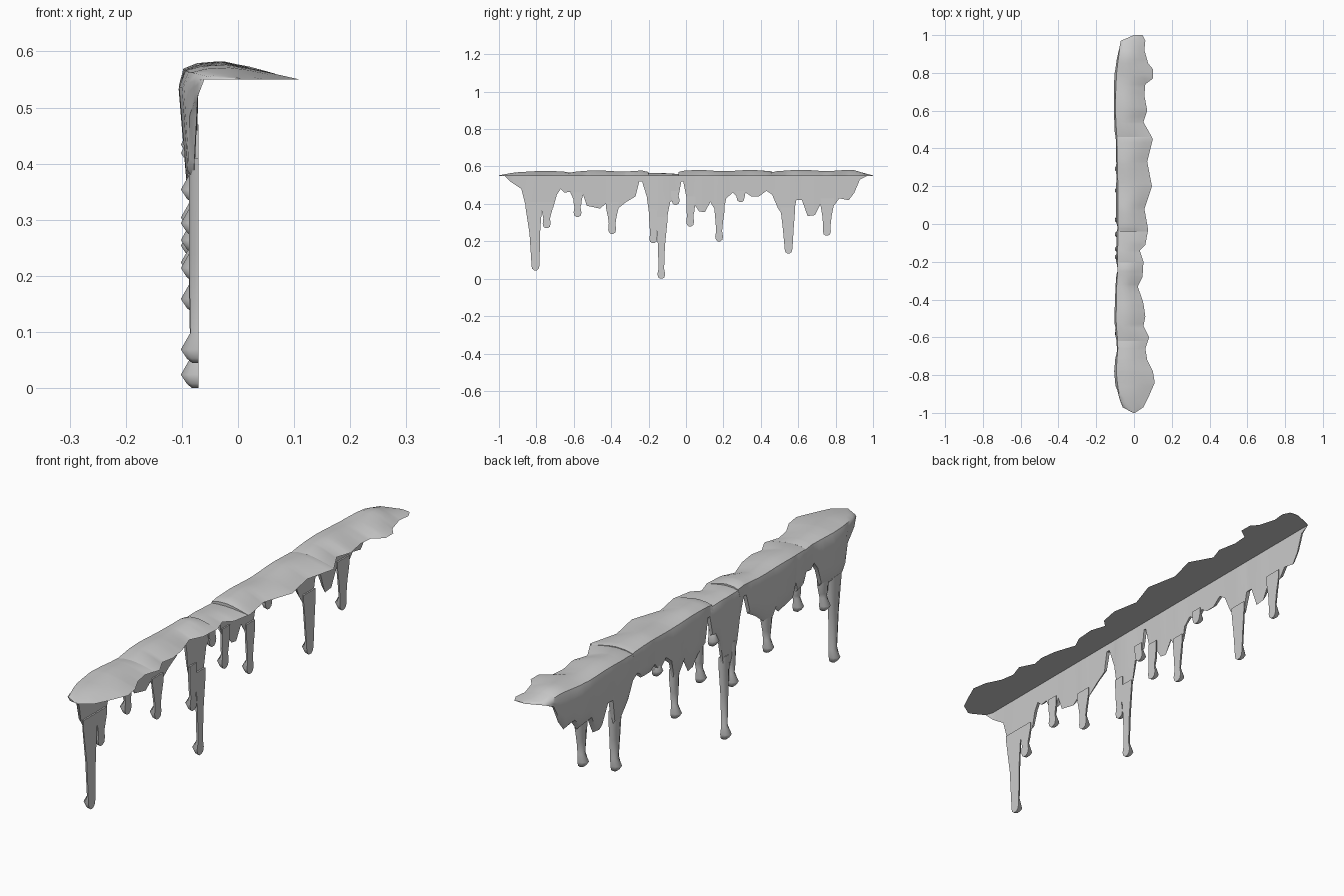
import bpy, bmesh, math

# Remove only the default cube
cube = bpy.data.objects.get("Cube")
if cube:
    bpy.data.objects.remove(cube, do_unlink=True)

BACK = -0.07      # flat inner face of the hanging curtain
SHELF = 0.55      # flat underside of the top layer

grey = bpy.data.materials.new("plain grey")
grey.use_nodes = True
COLOUR = (0.6, 0.6, 0.6, 1)
grey.diffuse_color = COLOUR
grey.node_tree.nodes["Principled BSDF"].inputs["Base Color"].default_value = COLOUR

# Lower edge of the curtain between the long drips: (y, z)
HEM = [(-1, .55), (-.97, .55), (-.94, .52), (-.88, .48), (-.86, .4), (-.84, .37), (-.77, .37),
       (-.71, .38), (-.69, .45), (-.67, .48), (-.65, .46), (-.62, .465), (-.6, .42), (-.56, .41),
       (-.55, .45), (-.53, .39), (-.46, .375), (-.43, .4), (-.41, .36), (-.37, .37), (-.32, .41),
       (-.27, .44), (-.25, .52), (-.235, .52), (-.21, .44), (-.195, .33), (-.155, .27),
       (-.11, .28), (-.085, .41), (-.04, .44), (-.025, .52), (-.015, .52), (.005, .42),
       (.05, .39), (.07, .36), (.1, .355), (.13, .41), (.16, .36), (.2, .36), (.215, .43),
       (.25, .46), (.29, .42), (.32, .46), (.35, .44), (.39, .44), (.43, .47), (.46, .45),
       (.49, .38), (.53, .32), (.57, .32), (.59, .42), (.62, .42), (.65, .335), (.69, .34),
       (.72, .4), (.79, .39), (.82, .43), (.87, .42), (.9, .46), (.93, .53), (.97, .55), (1, .55)]

# Ragged outer edge of the top layer: (y, x)
RIM = [(-1, .005), (-.97, .05), (-.92, .075), (-.84, .11), (-.78, .1), (-.72, .07), (-.66, .06),
       (-.6, .08), (-.54, .05), (-.49, .06), (-.42, .05), (-.33, .02), (-.28, .045), (-.2, .05),
       (-.14, .03), (-.11, .06), (-.03, .075), (.08, .055), (.2, .095), (.33, .07), (.45, .1),
       (.54, .05), (.6, .07), (.68, .055), (.74, .06), (.77, .1), (.82, .1), (.85, .075),
       (.92, .055), (.97, .06), (1, .045)]

# Rounded outer side of the curtain where it meets the top: (y, x)
SIDE = [(-1, -.005), (-.97, -.06), (-.9, -.09), (-.8, -.108), (-.66, -.095), (-.5, -.105),
        (-.22, -.095), (.1, -.095), (.4, -.1), (.6, -.108), (.8, -.105), (.92, -.085),
        (.97, -.07), (1, 0)]


def sample(table, y):
    """Read a table at y with straight lines between its points."""
    for (a, u), (b, v) in zip(table, table[1:]):
        if y <= b:
            return u + (v - u) * (y - a) / (b - a)
    return table[-1][1]


def loft(name, rings):
    """Skin a row of equal closed rings, cap both ends and shade the result."""
    bm = bmesh.new()
    rows = [[bm.verts.new(p) for p in ring] for ring in rings]
    for a, b in zip(rows, rows[1:]):
        for i in range(len(a)):
            j = (i + 1) % len(a)
            bm.faces.new((a[i], a[j], b[j], b[i]))
    bm.faces.new(rows[0])
    bm.faces.new(rows[-1])
    bmesh.ops.remove_doubles(bm, verts=bm.verts, dist=0.0005)
    bmesh.ops.recalc_face_normals(bm, faces=bm.faces)
    mesh = bpy.data.meshes.new(name)
    bm.to_mesh(mesh)
    bm.free()
    mesh.materials.append(grey)
    obj = bpy.data.objects.new(name, mesh)
    bpy.context.collection.objects.link(obj)
    bpy.ops.object.select_all(action='DESELECT')
    obj.select_set(True)
    bpy.context.view_layer.objects.active = obj
    bpy.ops.object.shade_smooth_by_angle(angle=math.radians(50))


def section(y, crest):
    """Cross-section of the top layer and curtain at y."""
    hem, rim, side = (sample(t, y) for t in (HEM, RIM, SIDE))
    inner = max(BACK, side)
    top = crest - SHELF
    width = rim - side
    depth = SHELF - hem
    full = min(depth / 0.15, 1)
    pts = [(inner, SHELF), (rim, SHELF)]
    # Sloping crown, from the thin rim to the rounded shoulder
    for across, up in ((.8, .42), (.6, .8), (.42, 1), (.2, .9), (.06, .6)):
        pts.append((side + width * across, SHELF + top * up))
    # Curtain front, thinner towards the hem and in the gaps
    for down in (.08, .3, .6, .9):
        z = SHELF - depth * down
        thick = (inner - side) * (1 - .45 * min((SHELF - z) / .2, 1)) * (.6 + .4 * full)
        pts.append((inner - thick, z))
    pts.append((inner - .008 * full, hem))
    return [(x, y, z) for x, z in pts]


def layer(name, start, end, crest, low_start, low_end):
    """One overlapping length of the top layer with its curtain."""
    stops = {start, end} | {y for t in (HEM, RIM) for y, _ in t if start < y < end}
    rings = []
    for y in sorted(stops):
        rise = min(1, low_start + (y - start) / .12, low_end + (end - y) / .12)
        wave = 1 + .12 * math.sin(y * 23)
        rings.append(section(y, SHELF + (crest - SHELF) * rise * wave))
    loft(name, rings)


layer("front_end_layer", -1, -.62, .574, .1, .8)
layer("front_layer", -.66, -.2, .576, .4, .7)
layer("middle_layer", -.23, -.02, .565, .6, .5)
layer("long_layer", -.04, .46, .578, .8, .9)
layer("back_end_layer", .43, 1, .579, .5, .1)


def drip(name, y, tip, root, left, right, neck):
    """Flat-backed drip that narrows to a neck and ends in a faceted bead."""
    bead = tip + .024
    mid = (left + right) / 2
    span = root - bead
    # Height, centre, half width and bulge of each ring
    rows = [(root + .03, mid, (right - left) / 2, .017),
            (root, mid, (right - left) / 2, .018),
            (bead + span * .55, y + (mid - y) * .4, neck * .62, .018),
            (bead + .03, y, neck * .5, .015),
            (bead, y, .021, .033),
            (tip + .008, y, .017, .022),
            (tip, y, .007, .012)]
    rings = []
    for z, cy, half, bulge in rows:
        ring = []
        for i in range(6):
            a = math.pi * i / 5
            ring.append((BACK - .0005 - bulge * math.sin(a), cy + half * math.cos(a), z))
        rings.append(ring)
    loft(name, rings)


DRIPS = [(-.805, .045, .38, -.858, -.77, .045), (-.745, .27, .38, -.775, -.712, .036),
         (-.58, .33, .43, -.603, -.556, .032), (-.395, .24, .38, -.428, -.36, .036),
         (-.175, .19, .34, -.198, -.155, .032), (-.132, 0, .3, -.16, -.1, .03),
         (-.055, .395, .44, -.08, -.04, .028), (.022, .28, .41, .004, .05, .034),
         (.177, .2, .37, .152, .207, .032), (.292, .41, .44, .27, .315, .034),
         (.548, .135, .35, .508, .582, .046), (.753, .23, .4, .718, .792, .04)]
for n, spec in enumerate(DRIPS, 1):
    drip(f"drip_{n}", *spec)
